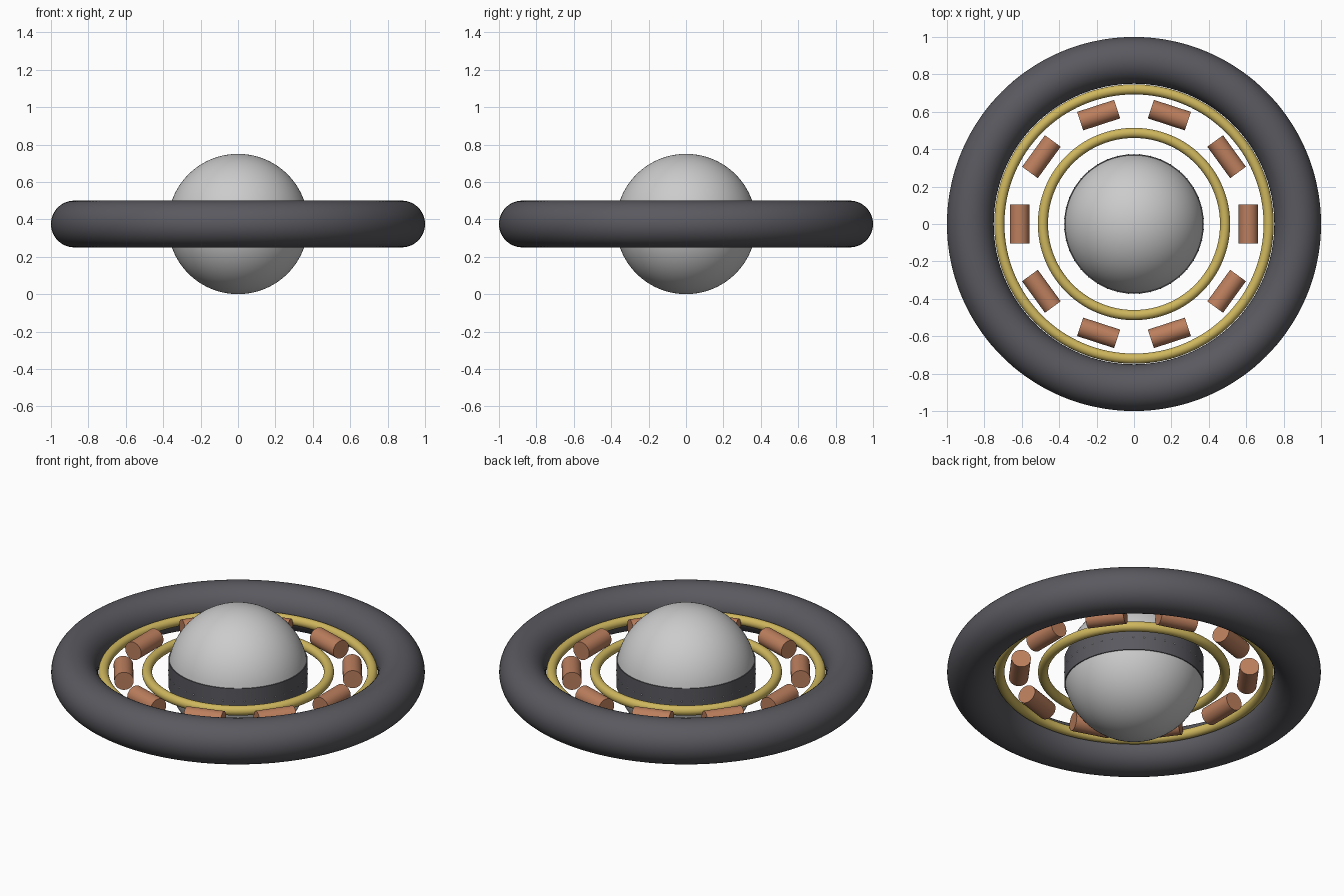
import bpy
from math import sin, cos, pi, radians, asin, sqrt

if "Cube" in bpy.data.objects:
    bpy.data.objects.remove(bpy.data.objects["Cube"])

ZC = 0.375   # shared mid-plane of every part


def material(name, rgb):
    m = bpy.data.materials.new(name)
    m.diffuse_color = (*rgb, 1)
    m.use_nodes = True
    m.node_tree.nodes["Principled BSDF"].inputs["Base Color"].default_value = m.diffuse_color
    return m


DARK = material("dark_grey", (0.10, 0.10, 0.115))
GOLD = material("gold", (0.62, 0.47, 0.11))
COPPER = material("copper", (0.50, 0.21, 0.11))
LIGHT = material("light", (0.85, 0.85, 0.85))


def finish(name, mat=None):
    ob = bpy.context.object
    ob.name = name
    if mat:
        ob.data.materials.append(mat)
    bpy.ops.object.shade_smooth_by_angle(angle=radians(35))
    return ob


def ring(name, major, minor, mat, segs=128, sides=24):
    bpy.ops.mesh.primitive_torus_add(location=(0, 0, ZC), major_radius=major, minor_radius=minor,
                                     major_segments=segs, minor_segments=sides)
    return finish(name, mat)


def lathe(name, profile, mat=None, segs=96):
    # profile of (radius, height) points turned round z; radius 0 becomes a pole
    verts, rows, faces = [], [], []
    for r, z in profile:
        n = 1 if r < 1e-6 else segs
        rows.append([len(verts) + i for i in range(n)])
        verts += [(r * cos(2 * pi * i / segs), r * sin(2 * pi * i / segs), z) for i in range(n)]
    for a, b in zip(rows, rows[1:]):
        for i in range(segs):
            j = (i + 1) % segs
            quad = [a[i % len(a)], a[j % len(a)], b[j % len(b)], b[i % len(b)]]
            faces.append(list(dict.fromkeys(quad)))
    me = bpy.data.meshes.new(name)
    me.from_pydata(verts, [], faces)
    ob = bpy.data.objects.new(name, me)
    bpy.context.collection.objects.link(ob)
    bpy.ops.object.select_all(action='DESELECT')
    ob.select_set(True)
    bpy.context.view_layer.objects.active = ob
    return finish(name, mat)


# Outer tyre-like ring and the two thin guide rings
ring("outer_ring", 0.875, 0.125, DARK, 144, 48)
ring("large_guide_ring", 0.72, 0.027, GOLD)
ring("small_guide_ring", 0.487, 0.027, GOLD)

# Central ball: two spherical caps either side of a straight band
R, H = 0.375, 0.075
a0 = asin(H / R)
edge = sqrt(R * R - H * H)
arc = [a0 + (pi / 2 - a0) * i / 24 for i in range(25)]
cap = [(R * cos(a), R * sin(a)) for a in arc[:-1]] + [(0, R)]
lathe("upper_dome", [(r, ZC + z) for r, z in cap])
lathe("lower_dome", [(r, ZC - z) for r, z in reversed(cap)])
lathe("middle_band", [(edge - 0.002, ZC - H), (0.373, ZC - H), (0.373, ZC + H), (edge - 0.002, ZC + H)], DARK)

# Tiny lights round the band
COUNT = 40
for i in range(COUNT):
    a = 2 * pi * (i + 0.5) / COUNT
    bpy.ops.mesh.primitive_uv_sphere_add(segments=10, ring_count=6, radius=0.004,
                                         location=(0.372 * cos(a), 0.372 * sin(a), ZC))
    finish(f"band_light_{i + 1}", LIGHT)

# Ten rollers lying along the circle between the guide rings
for i in range(10):
    a = 2 * pi * i / 10
    bpy.ops.mesh.primitive_cylinder_add(vertices=32, radius=0.052, depth=0.208,
                                        location=(0.612 * cos(a), 0.612 * sin(a), ZC),
                                        rotation=(pi / 2, 0, a))
    finish(f"roller_{i + 1}", COPPER)
